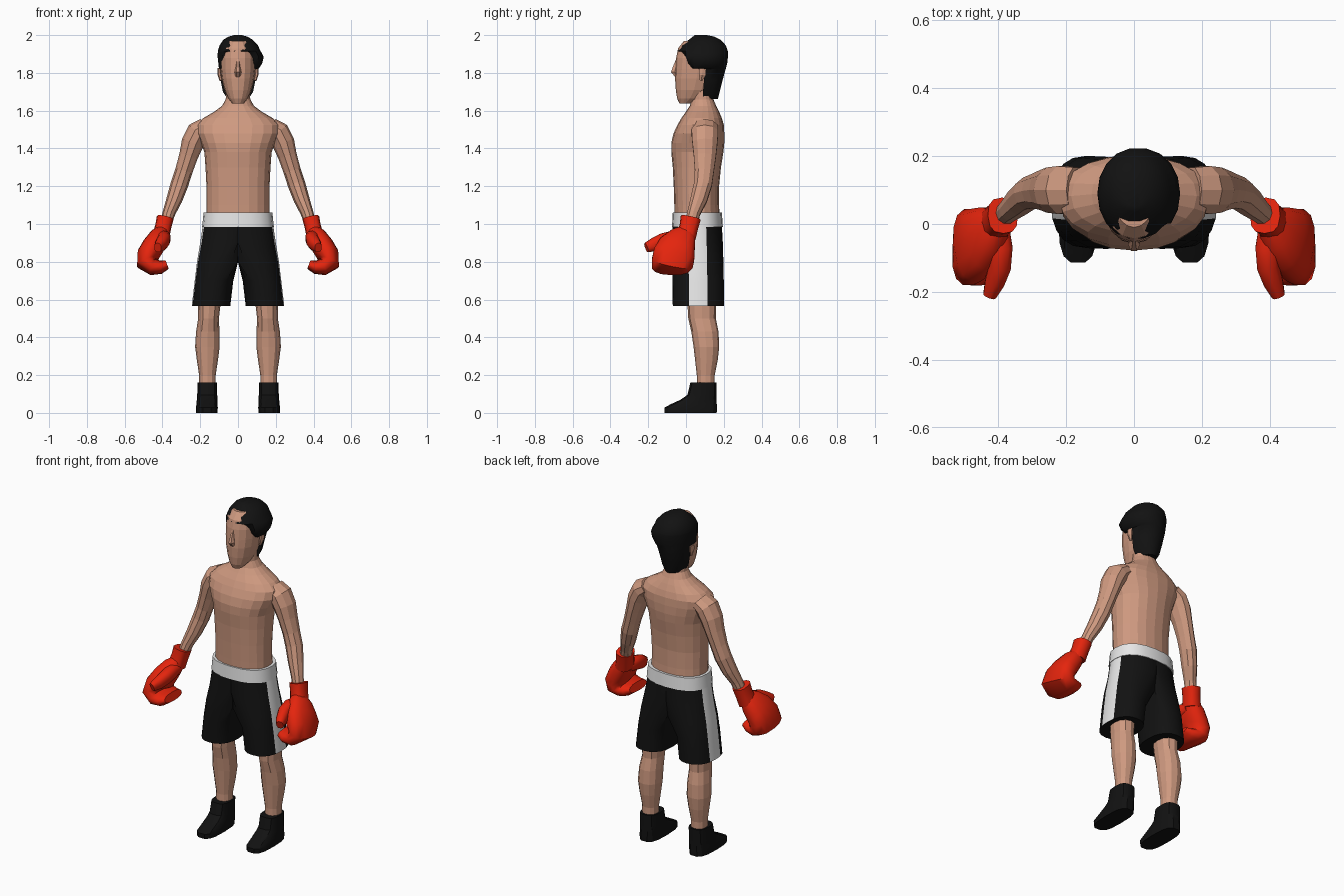
import bpy, bmesh, math
from mathutils import Vector


def material(name, rgb):
    m = bpy.data.materials.new(name)
    m.diffuse_color = (*rgb, 1)
    return m


SKIN = material("skin", (0.62, 0.32, 0.215))
BLACK = material("black", (0.006, 0.006, 0.006))
WHITE = material("white", (0.8, 0.8, 0.8))
RED = material("red", (0.78, 0.018, 0.004))


def spow(v, n):
    return math.copysign(abs(v) ** (2 / n), v)


def ring(z, x, rx, yf, yb, sides=20, n=2.2, min_x=-9, min_y=-9):
    """Horizontal superellipse between yf and yb, optionally cut flat at min_x or min_y."""
    yc, ry = (yf + yb) / 2, (yb - yf) / 2
    pts = []
    for k in range(sides):
        a = 2 * math.pi * k / sides
        pts.append(Vector((max(min_x, x + rx * spow(math.cos(a), n)),
                           max(min_y, yc + ry * spow(math.sin(a), n)), z)))
    return pts


def tube(path, ref=(0, 1, 0), sides=10, n=2.0):
    """Rings along a path of (x, y, z, thickness, breadth along ref)."""
    cs = [Vector(p[:3]) for p in path]
    rings = []
    for i, p in enumerate(path):
        t = (cs[min(i + 1, len(cs) - 1)] - cs[max(i - 1, 0)]).normalized()
        v = Vector(ref)
        v = (v - t * v.dot(t)).normalized()
        u = v.cross(t)
        rings.append([cs[i] + u * p[3] * spow(math.cos(2 * math.pi * k / sides), n)
                      + v * p[4] * spow(math.sin(2 * math.pi * k / sides), n)
                      for k in range(sides)])
    return rings


def loft(name, rings, mats, side=1, smooth=0, rule=None):
    """Skin a list of rings, close the ends, mirror in x when side is -1."""
    bm = bmesh.new()
    vs = [[bm.verts.new((p.x * side, p.y, p.z)) for p in r] for r in rings]
    m = len(vs[0])
    for a, b in zip(vs, vs[1:]):
        for k in range(m):
            f = bm.faces.new((a[k], a[(k + 1) % m], b[(k + 1) % m], b[k]))
            if rule:
                f.material_index = rule(k)
    bm.faces.new(vs[0])
    bm.faces.new(vs[-1])
    bmesh.ops.remove_doubles(bm, verts=bm.verts, dist=0.0005)
    bmesh.ops.recalc_face_normals(bm, faces=bm.faces)
    me = bpy.data.meshes.new(name)
    bm.to_mesh(me)
    bm.free()
    ob = bpy.data.objects.new(name, me)
    bpy.context.collection.objects.link(ob)
    for mat in mats:
        me.materials.append(mat)
    if smooth:
        bpy.ops.object.select_all(action='DESELECT')
        ob.select_set(True)
        bpy.context.view_layer.objects.active = ob
        bpy.ops.object.shade_smooth_by_angle(angle=math.radians(smooth))
    return ob


# Torso and neck: (z, half width, front y, back y)
torso = [(1.0, .168, -.06, .18), (1.1, .166, -.062, .175), (1.2, .167, -.065, .175),
         (1.3, .172, -.07, .185), (1.38, .178, -.078, .198), (1.43, .196, -.078, .203),
         (1.48, .218, -.066, .203), (1.525, .22, -.045, .2), (1.56, .185, -.025, .19),
         (1.595, .125, 0, .175), (1.625, .085, .02, .16), (1.66, .065, .03, .145),
         (1.74, .062, .03, .14)]
loft("torso", [ring(z, 0, w, f, b) for z, w, f, b in torso], [SKIN])

# Head with a narrow jaw
head = [(1.638, .03, -.035, .03), (1.665, .052, -.047, .09), (1.71, .072, -.054, .14),
        (1.77, .086, -.058, .17), (1.82, .092, -.056, .185), (1.88, .094, -.052, .19),
        (1.93, .085, -.042, .18), (1.97, .055, -.01, .15)]
loft("head", [ring(z, 0, w, f, b, 16, 2.1) for z, w, f, b in head], [SKIN])
loft("nose", tube([(0, -.042, 1.87, .008, .012), (0, -.054, 1.83, .012, .018),
                   (0, -.06, 1.805, .018, .022), (0, -.05, 1.78, .014, .008)], sides=6), [SKIN])

# Hair: full cap on top, cut away in front of the ears below
hair = [(1.662, 0, .055, .17, .09), (1.70, 0, .08, .18, .09), (1.76, 0, .092, .195, .095),
        (1.82, .002, .102, .212, .09), (1.824, .005, .106, .213, .035),
        (1.85, .012, .116, .22, .012), (1.885, .014, .122, .224, 0), (1.91, .008, .115, .224, -.02),
        (1.915, .006, .113, .223, -.09), (1.945, .004, .102, .213, -.09),
        (1.975, 0, .078, .185, -.09), (1.992, 0, .05, .15, -.09), (2.0, 0, .02, .11, -.09)]
loft("hair", [ring(z, x, w, -.045 + max(0, z - 1.93) * 1.3, b, 18, 2.1, min_y=c)
              for z, x, w, b, c in hair], [BLACK], smooth=40)

# Waistband
loft("waistband", [ring(z, 0, w, f, b, n=2.4) for z, w, f, b in
                   [(.985, .19, -.074, .195), (1.06, .182, -.07, .19)]], [WHITE], smooth=30)

for s, tag in ((1, "right"), (-1, "left")):
    # Ears
    loft(tag + "_ear", tube([(.09, .08, 1.76, .008, .008), (.098, .085, 1.79, .01, .02),
                             (.1, .088, 1.825, .008, .02)], sides=6), [SKIN], s)

    # Shorts leg, flat along the middle until the crotch, stripe on the outer faces
    shorts = [(.99, 0, .187, -.07, .19), (.9, .02, .18, -.072, .195), (.8, .085, .132, -.073, .198),
              (.7, .127, .102, -.072, .2), (.565, .143, .102, -.07, .2)]
    loft(tag + "_shorts", [ring(z, x, w, f, b, 20, 2.3, min_x=0) for z, x, w, f, b in shorts],
         [BLACK, WHITE], s, 35, lambda k: 1 if k in (0, 19) else 0)

    # Lower leg: knee, calf, ankle
    leg = [(.7, .155, .065, .0, .16), (.57, .153, .06, .008, .16), (.5, .156, .055, .012, .158),
           (.43, .16, .062, .028, .172), (.35, .162, .065, .04, .176), (.28, .162, .056, .048, .168),
           (.2, .162, .044, .057, .152), (.12, .162, .044, .057, .152)]
    loft(tag + "_leg", [ring(z, x, w, f, b, 12) for z, x, w, f, b in leg], [SKIN], s)

    # Ankle boot with sloping toe
    boot = [(0, .165, .057, -.115, .165), (.028, .165, .058, -.116, .166),
            (.045, .164, .056, -.085, .165), (.07, .163, .055, -.03, .163),
            (.095, .163, .053, .006, .162), (.16, .162, .052, .022, .162)]
    loft(tag + "_boot", [ring(z, x, w, f, b, 14, 3) for z, x, w, f, b in boot], [BLACK], s, 30)

    # Arm from shoulder to wrist
    arm = [(.17, .1, 1.515, .05, .07), (.212, .1, 1.485, .062, .074), (.24, .1, 1.43, .06, .07),
           (.262, .1, 1.36, .05, .062), (.287, .097, 1.28, .046, .053), (.31, .09, 1.21, .047, .05),
           (.337, .068, 1.13, .042, .046), (.365, .042, 1.06, .034, .036), (.39, .02, .98, .03, .032)]
    loft(tag + "_arm", tube(arm), [SKIN], s)

    # Glove: flared cuff, padded back of hand and fingers curled toward the body
    cuff = [(.386, .025, 1.032, .045, .054), (.396, .015, .985, .043, .05),
            (.41, 0, .93, .046, .052)]
    loft(tag + "_glove_cuff", tube(cuff, sides=12, n=2.6), [RED], s, 40)
    fist = [(.4, .005, .96, .035, .045), (.42, -.015, .93, .052, .075),
            (.447, -.045, .885, .06, .1), (.474, -.062, .84, .06, .112),
            (.48, -.072, .795, .058, .112), (.448, -.078, .772, .045, .106),
            (.41, -.08, .772, .036, .098), (.375, -.08, .785, .024, .08)]
    loft(tag + "_glove_fist", tube(fist, sides=14, n=2.4), [RED], s, 50)
    thumb = [(.4, -.01, .925, .03, .034), (.392, -.07, .925, .04, .036),
             (.395, -.125, .91, .04, .034), (.41, -.17, .89, .036, .03),
             (.425, -.21, .875, .026, .02)]
    loft(tag + "_glove_thumb", tube(thumb, ref=(1, 0, 0), n=2.4), [RED], s, 45)
